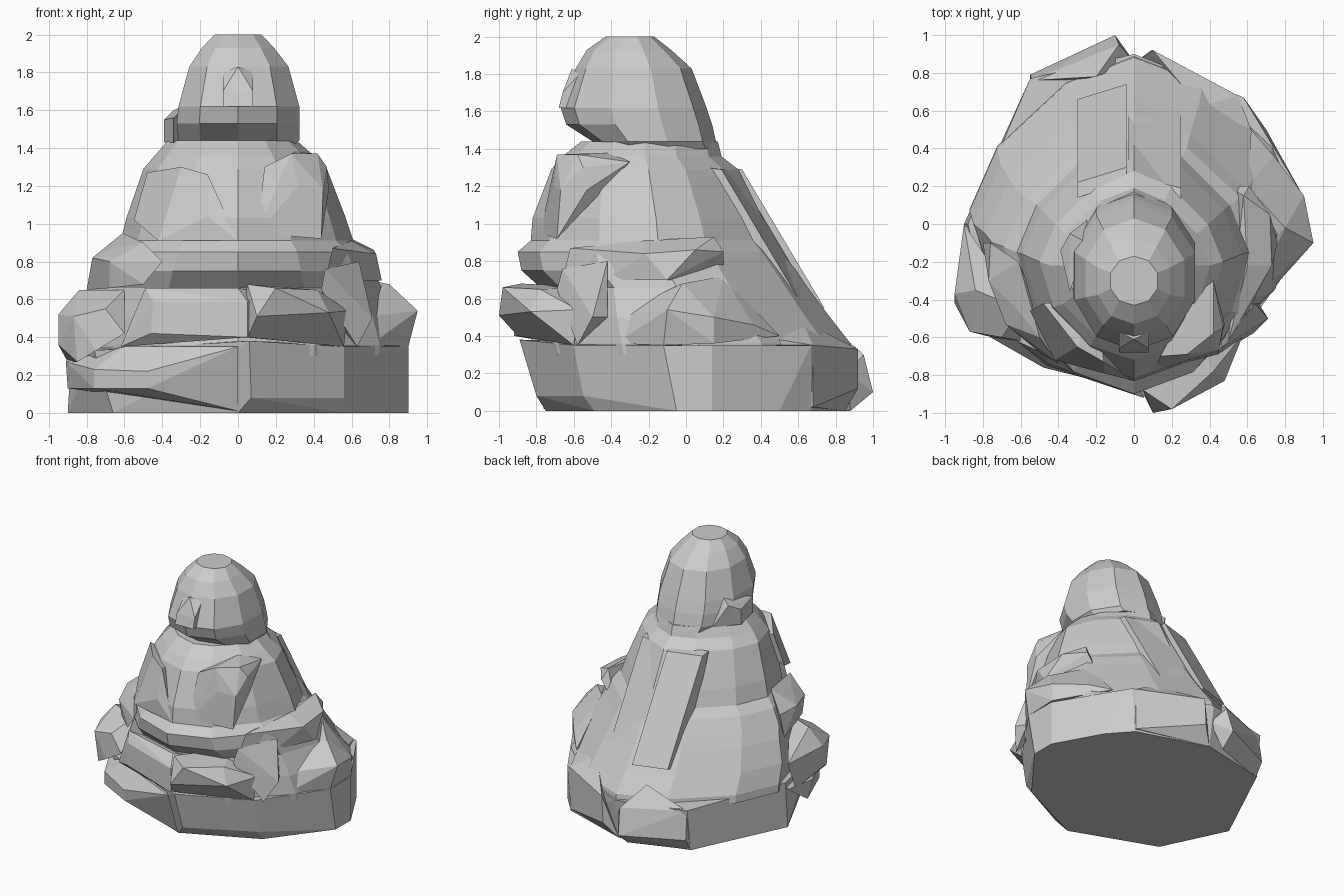
import bpy, bmesh
from math import cos, sin, pi


def finish(name, bm):
    bmesh.ops.recalc_face_normals(bm, faces=bm.faces)
    me = bpy.data.meshes.new(name)
    bm.to_mesh(me)
    bm.free()
    ob = bpy.data.objects.new(name, me)
    bpy.context.collection.objects.link(ob)
    return ob


def side(v, e):
    return (1 if v >= 0 else -1) * abs(v) ** e


def loft(name, rings, n=12, back_e=1.28, front_e=1.12):
    """rings: (z, left, right, front y, back y, y of widest point)"""
    bm = bmesh.new()
    rows = []
    for z, l, r, f, b, cy in rings:
        row = []
        for i in range(n):
            a = -pi / 2 + 2 * pi * i / n
            c, s = cos(a), sin(a)
            e = back_e if s > 0.01 else front_e
            x = side(c, e) * (r if c > 0 else l)
            y = cy + side(s, e) * ((b - cy) if s > 0 else (cy - f))
            row.append(bm.verts.new((x, y, z)))
        rows.append(row)
    for lo, hi in zip(rows, rows[1:]):
        for i in range(n):
            j = (i + 1) % n
            bm.faces.new((lo[i], lo[j], hi[j], hi[i]))
    bm.faces.new(rows[0][::-1])
    bm.faces.new(rows[-1])
    return finish(name, bm)


def hull(name, pts):
    """faceted convex lump through a few points"""
    bm = bmesh.new()
    for p in pts:
        bm.verts.new(p)
    res = bmesh.ops.convex_hull(bm, input=bm.verts)
    junk = [g for g in res["geom_interior"] if isinstance(g, bmesh.types.BMVert)]
    if junk:
        bmesh.ops.delete(bm, geom=junk, context='VERTS')
    bmesh.ops.dissolve_limit(bm, angle_limit=0.12, verts=bm.verts, edges=bm.edges)
    return finish(name, bm)


# faceted plinth under the figure
hull("plinth", [(0, -.75, 0), (.56, -.49, 0), (.9, -.05, 0), (.9, .14, 0), (.7, .5, 0), (.55, .67, 0),
                (0, .85, 0), (-.55, .73, 0), (-.9, 0, 0), (-.66, -.5, 0), (.07, -.8, .08), (.56, -.55, .08),
                (.06, -.89, .38), (.56, -.6, .35), (.9, -.12, .35), (.9, .14, .35), (.7, .5, .35),
                (.58, .67, .35), (0, .9, .32), (-.55, .77, .33), (-.88, 0, .35), (-.76, -.5, .33)])

# seated robed body, from lap to neck
loft("robed_body", [
    (0.30, .87, .88, -.82, .89, .08),
    (0.36, .87, .88, -.83, .88, .07),
    (0.50, .85, .84, -.80, .77, .00),
    (0.66, .79, .76, -.78, .65, -.05),
    (0.75, .75, .72, -.88, .59, -.10),
    (0.85, .69, .68, -.90, .51, -.12),
    (0.91, .62, .61, -.83, .46, -.15),
    (1.03, .59, .57, -.82, .41, -.16),
    (1.29, .50, .47, -.72, .28, -.20),
    (1.36, .44, .40, -.66, .19, -.22),
    (1.44, .37, .31, -.56, .17, -.22)])

# hooded head
loft("head", [
    (1.40, .30, .30, -.46, .18, -.22),
    (1.44, .33, .34, -.50, .16, -.22),
    (1.53, .34, .34, -.64, .14, -.25),
    (1.62, .33, .34, -.67, .11, -.27),
    (1.83, .27, .28, -.59, .03, -.29),
    (1.93, .20, .20, -.53, -.08, -.30),
    (2.00, .13, .13, -.43, -.17, -.30)], n=10, back_e=.98, front_e=.95)

hull("ear_lock", [(-.39, -.14, 1.43), (-.39, -.14, 1.55), (-.34, -.05, 1.60), (-.34, -.36, 1.43),
                  (-.34, -.36, 1.56), (-.25, .02, 1.43), (-.25, -.1, 1.64)])
hull("nose", [(s * .08, y, z) for s in (-1, 1) for y, z in
              ((-.68, 1.62), (-.5, 1.62), (-.66, 1.7), (-.57, 1.8))] + [(0, -.61, 1.83)])

# crossed legs
hull("upper_shin", [(-.62, -.62, .35), (-.46, -.75, .42), (-.45, -.74, .59), (-.49, -.68, .66),
                    (.05, -.92, .40), (.05, -.92, .59), (0, -.82, .66), (.3, -.6, .6), (-.5, -.4, .4)])
hull("folded_foot", [(.10, -1.0, .51), (.20, -.98, .66), (.05, -.88, .68), (.05, -.9, .40), (.48, -.83, .53),
                     (.42, -.78, .65), (.56, -.6, .35), (.58, -.58, .54), (.3, -.5, .66), (0, -.6, .4)])
hull("lower_foot", [(-.90, -.25, .13), (-.91, -.3, .27), (-.76, -.6, .13), (-.76, -.6, .23), (-.48, -.75, .13),
                    (-.48, -.76, .22), (0, -.88, .35), (0, -.76, .01), (-.6, -.6, .35), (-.9, 0, .3)])
hull("left_knee", [(-.95, -.37, .52), (-.95, -.42, .36), (-.87, -.57, .51), (-.85, -.55, .27), (-.75, -.6, .33),
                   (-.70, -.60, .55), (-.84, -.35, .65), (-.90, 0, .5), (-.9, -.1, .27), (-.6, -.62, .42),
                   (-.6, -.45, .65)])
hull("right_knee", [(.95, -.1, .54), (.90, .15, .36), (.90, -.12, .35), (.78, -.17, .40), (.80, -.02, .68),
                    (.90, .15, .50), (.74, .36, .46), (.62, .5, .40), (.6, .2, .72), (.6, -.2, .6),
                    (.70, -.38, .36), (.62, -.4, .5)])

# sleeves and hanging folds
hull("left_sleeve", [(-.77, -.3, .82), (-.76, -.1, .82), (-.68, -.5, .66), (-.68, -.53, .80), (-.62, -.45, .88),
                     (-.61, -.2, .95), (-.5, -.6, .9), (-.4, -.74, .8), (-.5, -.68, .68), (-.8, -.1, .65)])
hull("right_sleeve", [(.73, -.22, .84), (.72, .05, .86), (.61, .20, .85), (.60, -.22, .91), (.58, .15, .93),
                      (.5, -.62, .87), (.62, -.42, .82), (.62, -.42, .70), (.46, -.66, .7), (.76, -.1, .70),
                      (.5, .2, .7)])
hull("hanging_cuff", [(.44, -.69, .65), (.46, -.66, .76), (.63, -.58, .35), (.71, -.50, .50), (.64, -.42, .80),
                      (.66, -.42, .5), (.5, -.5, .5)])
hull("shoulder_fold", [(.28, -.69, 1.37), (.42, -.58, 1.37), (.45, -.67, 1.18), (.32, -.71, 1.2), (.47, -.55, 1.3),
                       (.48, -.53, 1.18), (.44, -.69, .92), (.1, -.78, .95), (.14, -.70, 1.3), (.42, -.3, 1.33),
                       (.3, -.4, 1.38)])
hull("left_chest", [(0, -.83, .91), (-.42, -.72, .91), (-.16, -.79, 1.04), (-.16, -.73, 1.26),
                    (-.3, -.65, 1.3), (-.48, -.42, 1.27), (-.55, -.46, 1.02), (-.2, -.4, 1.2)])

# scarf strips down the back and trailing hem
for name, x0, x1, lift, d1 in (("left_back_scarf", -.04, -.30, .02, -.08), ("right_back_scarf", -.03, .25, -.02, -.07)):
    hull(name, [(x, y + d + lift, z) for x, d in ((x0, 0), (x1, d1)) for y, z in
                ((.28, 1.29), (.43, 1.0), (.60, .74), (.72, .55), (.20, 1.3), (.5, .5))])
hull("back_hem", [(-.10, 1.0, .10), (-.08, .95, .30), (-.10, .88, 0), (-.55, .79, .10), (-.54, .76, .32),
                  (-.55, .72, 0), (0, .86, .2), (-.2, .78, .45)])
hull("right_back_hem", [(.09, .92, .12), (.1, .92, .33), (.55, .68, .02), (.55, .68, .35), (.62, .5, 0),
                        (.62, .5, .38), (0, .85, 0), (.35, .62, .48)])
